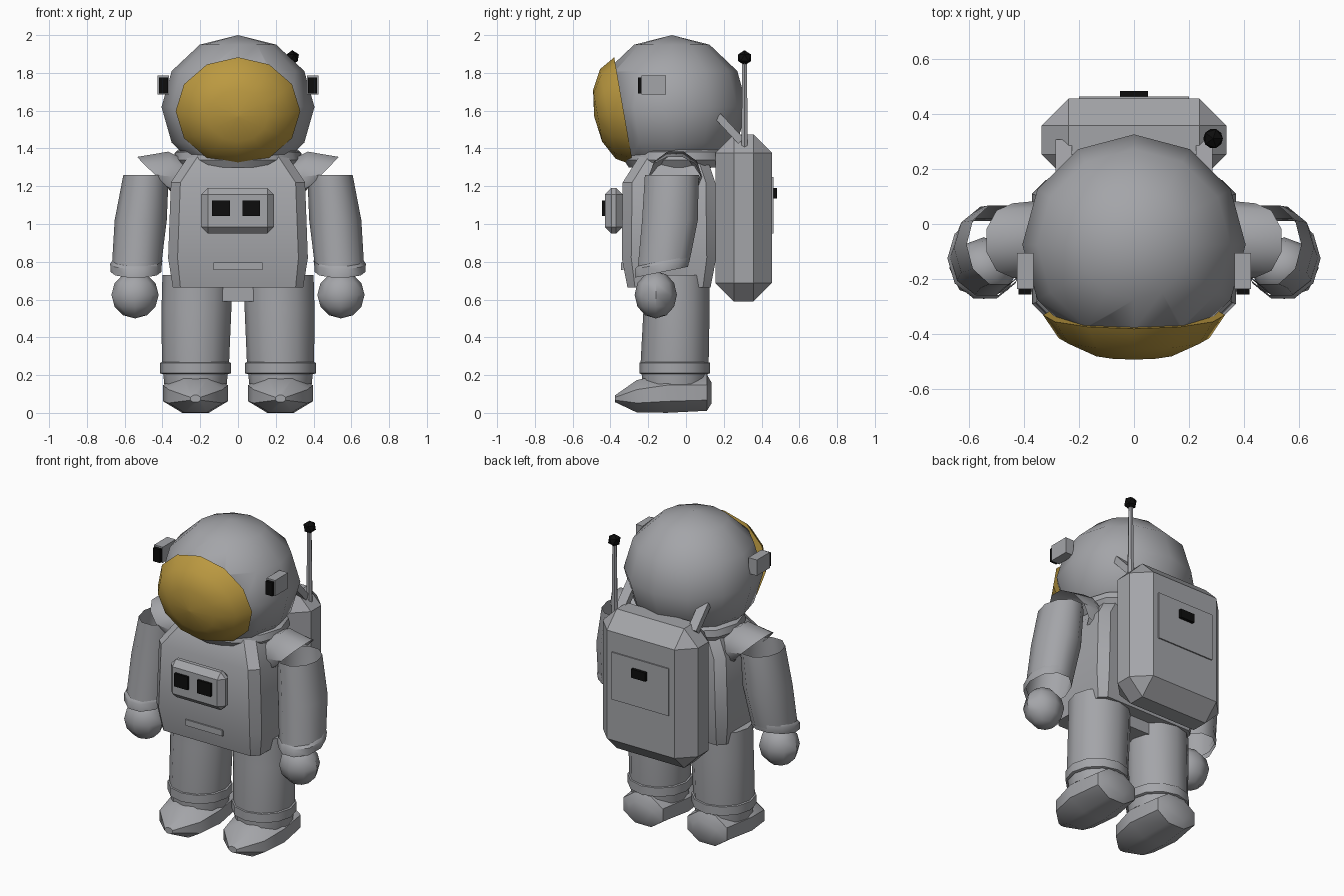
import bpy, bmesh, math
from mathutils import Vector, Matrix

if "Cube" in bpy.data.objects:
    bpy.data.objects.remove(bpy.data.objects["Cube"])


def material(name, rgb):
    m = bpy.data.materials.new(name)
    m.diffuse_color = (*rgb, 1)
    m.use_nodes = True
    m.node_tree.nodes["Principled BSDF"].inputs["Base Color"].default_value = m.diffuse_color
    return m


GREY = material("suit grey", (0.37, 0.375, 0.395))
GOLD = material("visor gold", (0.50, 0.32, 0.052))
BLACK = material("black", (0.004, 0.004, 0.004))


def finish(bm, name, mat, angle=42):
    # smooth shading with sharp edges above the given angle
    bmesh.ops.recalc_face_normals(bm, faces=bm.faces)
    for f in bm.faces:
        f.smooth = True
    for e in bm.edges:
        e.smooth = e.calc_face_angle(0) < math.radians(angle)
    me = bpy.data.meshes.new(name)
    bm.to_mesh(me)
    bm.free()
    me.materials.append(mat)
    ob = bpy.data.objects.new(name, me)
    bpy.context.collection.objects.link(ob)
    return ob


def ring(c, u, v, n=12, turn=0.0):
    c, u, v = Vector(c), Vector(u), Vector(v)
    return [c + u * math.cos(a) + v * math.sin(a)
            for a in (2 * math.pi * (i + turn) / n for i in range(n))]


def flat_ring(s, x, y, z, rx, ry, n=12, tilt=0.0):
    # level ring, optionally raised toward the back
    return ring((s * x, y, z), (rx, 0, 0), (0, ry, tilt), n)


def chamfer_ring(y, z, hx, hy, c):
    pts = [(hx, hy - c), (hx - c, hy), (c - hx, hy), (-hx, hy - c),
           (-hx, c - hy), (c - hx, -hy), (hx - c, -hy), (hx, c - hy)]
    return [Vector((px, y + py, z)) for px, py in pts]


def loft(name, rings, mat=GREY, caps=(True, True), angle=42):
    bm = bmesh.new()
    vs = [[bm.verts.new(p) for p in r] for r in rings]
    n = len(vs[0])
    for a, b in zip(vs, vs[1:]):
        for i in range(n):
            j = (i + 1) % n
            bm.faces.new((a[i], a[j], b[j], b[i]))
    for on, r in zip(caps, (vs[0], vs[-1])):
        if on:
            bm.faces.new(r)
    return finish(bm, name, mat, angle)


def box(name, lo, hi, mat=GREY, bevel=0.0, rot=0.0):
    lo, hi = Vector(lo), Vector(hi)
    bm = bmesh.new()
    bmesh.ops.create_cube(bm, size=1)
    bmesh.ops.scale(bm, vec=hi - lo, verts=bm.verts)
    if bevel:
        bmesh.ops.bevel(bm, geom=list(bm.edges), offset=bevel, segments=1,
                        affect='EDGES', profile=0.5)
    bmesh.ops.transform(bm, matrix=Matrix.Translation((lo + hi) / 2)
                        @ Matrix.Rotation(rot, 4, 'X'), verts=bm.verts)
    return finish(bm, name, mat, 30)


def ball(name, c, r, seg, rings, mat=GREY, cut=None):
    bm = bmesh.new()
    bmesh.ops.create_uvsphere(bm, u_segments=seg, v_segments=rings, radius=1)
    bmesh.ops.scale(bm, vec=r, verts=bm.verts)
    bmesh.ops.translate(bm, vec=c, verts=bm.verts)
    if cut:
        geom = list(bm.verts) + list(bm.edges) + list(bm.faces)
        res = bmesh.ops.bisect_plane(bm, geom=geom, plane_co=cut[0],
                                     plane_no=cut[1], clear_outer=True)
        edges = [g for g in res['geom_cut'] if isinstance(g, bmesh.types.BMEdge)]
        bmesh.ops.holes_fill(bm, edges=edges)
    return finish(bm, name, mat, 46)


# helmet, opened at the visor plane, and the bulging tilted visor
axis = Vector((0, -0.985, -0.173))
up = Vector((0, -0.173, 0.985))
rim = Vector((0, -0.33, 1.597))
ball("helmet", (0, -0.075, 1.62), (0.405, 0.40, 0.38), 12, 6,
     cut=(rim + axis * 0.01, axis))
loft("visor", [ring(rim + axis * d, (0.33 * k, 0, 0), up * 0.29 * k)
               for k, d in ((1, 0), (0.83, 0.085), (0.48, 0.14), (0.02, 0.158))], GOLD)
loft("neck_ring", [flat_ring(1, 0, -0.04, z, r, r * 0.85)
                   for z, r in ((1.30, 0.31), (1.34, 0.34), (1.38, 0.33), (1.40, 0.29))])

# torso and hips
loft("torso", [chamfer_ring(-0.09, 0.665, 0.345, 0.22, 0.04),
               chamfer_ring(-0.09, 0.82, 0.37, 0.25, 0.05),
               chamfer_ring(-0.09, 1.22, 0.355, 0.245, 0.05),
               chamfer_ring(-0.07, 1.355, 0.265, 0.18, 0.05)], angle=35)
box("hips", (-0.22, -0.16, 0.59), (0.22, 0.05, 0.70))
box("belt_plate", (-0.13, -0.344, 0.757), (0.13, -0.33, 0.795))

# chest control unit
box("chest_unit", (-0.195, -0.43, 0.95), (0.19, -0.335, 1.19), bevel=0.035)
for x in (-0.09, 0.07):
    box("chest_screen", (x - 0.047, -0.445, 1.042), (x + 0.047, -0.42, 1.125), BLACK)

# life support pack
box("backpack", (-0.335, 0.155, 0.59), (0.335, 0.455, 1.475), bevel=0.098)
box("pack_panel", (-0.2, 0.45, 0.95), (0.2, 0.463, 1.25))
box("pack_light", (-0.05, 0.455, 1.135), (0.05, 0.482, 1.19), BLACK)

# antenna
loft("antenna_rod", [flat_ring(1, 0.285, 0.31, z, r, r, 6)
                     for z, r in ((1.38, 0.02), (1.87, 0.014))])
bm = bmesh.new()
bmesh.ops.create_icosphere(bm, subdivisions=1, radius=0.04,
                           matrix=Matrix.Translation((0.287, 0.31, 1.88)))
finish(bm, "antenna_tip", BLACK, 20)

for s, side in ((-1, "left"), (1, "right")):
    # helmet lamps
    cx = s * 0.395
    box(side + "_lamp", (cx - 0.03, -0.235, 1.685), (cx + 0.03, -0.105, 1.785))
    box(side + "_lamp_lens", (cx - 0.024, -0.255, 1.69), (cx + 0.024, -0.23, 1.775), BLACK)

    # strap rising from the pack
    cx = s * 0.255
    box(side + "_strap", (cx - 0.03, 0.14, 1.485), (cx + 0.03, 0.32, 1.525),
        rot=math.radians(-47))

    # open shoulder sleeve
    loft(side + "_shoulder", [
        ring((s * 0.26, -0.05, 1.22), (0, 0.11, 0), (s * 0.01, 0, 0.12), 10),
        ring((s * 0.34, -0.055, 1.25), (0, 0.14, 0), (s * 0.03, 0, 0.14), 10),
        ring((s * 0.44, -0.06, 1.26), (0, 0.135, 0), (s * 0.10, 0, 0.10), 10)],
        caps=(True, False))

    # hollow arm, flared cuff and mitten
    loft(side + "_arm", [
        flat_ring(s, 0.487, -0.075, 1.26, 0.12, 0.15, 10),
        flat_ring(s, 0.515, -0.085, 1.02, 0.138, 0.155, 10),
        flat_ring(s, 0.538, -0.12, 0.77, 0.13, 0.145, 10, 0.03)],
        caps=(False, False))
    loft(side + "_cuff", [
        flat_ring(s, 0.533, -0.12, 0.805, 0.133, 0.145, 10, 0.03),
        flat_ring(s, 0.54, -0.125, 0.79, 0.137, 0.152, 10, 0.03),
        flat_ring(s, 0.54, -0.13, 0.745, 0.134, 0.148, 10, 0.03)],
        caps=(False, False))
    ball(side + "_hand", (s * 0.545, -0.16, 0.625), (0.125, 0.112, 0.125), 8, 6)

    # leg and ankle cuff
    loft(side + "_leg", [
        flat_ring(s, 0.215, -0.05, 0.73, 0.185, 0.175),
        flat_ring(s, 0.22, -0.05, 0.55, 0.185, 0.175),
        flat_ring(s, 0.225, -0.06, 0.27, 0.178, 0.18),
        flat_ring(s, 0.225, -0.06, 0.15, 0.165, 0.17)])
    loft(side + "_ankle_cuff", [
        flat_ring(s, 0.225, -0.06, z, r, r) for z, r in
        ((0.205, 0.175), (0.21, 0.187), (0.265, 0.187), (0.27, 0.175))])

    # boot, lofted from heel to pointed toe
    loft(side + "_boot", [
        ring((s * 0.225, y, z), (rx, 0, 0), (0, 0, rz), 8, 0.5)
        for y, z, rx, rz in ((0.135, 0.105, 0.09, 0.06), (0.11, 0.108, 0.15, 0.105),
                             (-0.10, 0.104, 0.185, 0.112), (-0.26, 0.088, 0.155, 0.093),
                             (-0.375, 0.075, 0.03, 0.02))])
